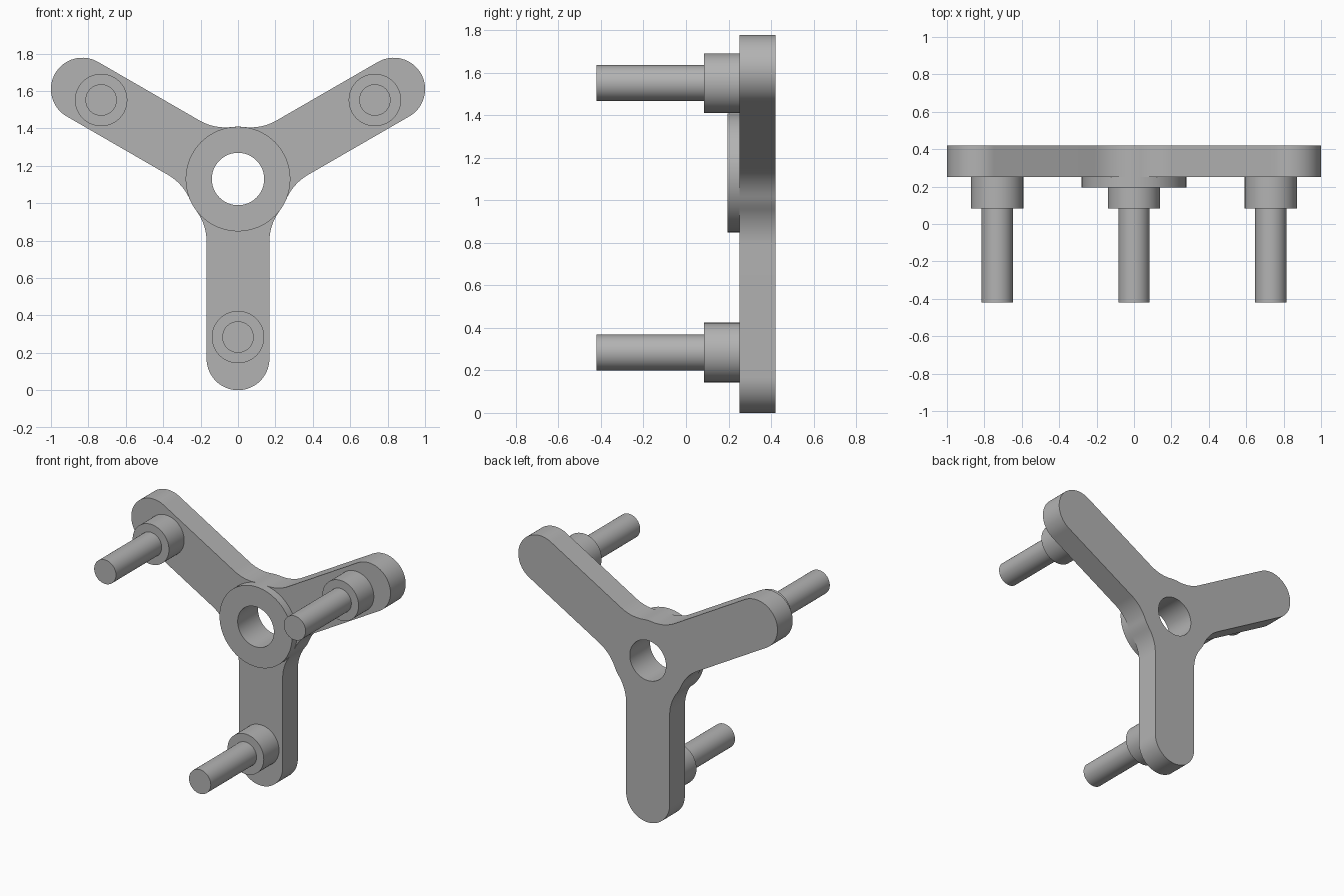
import bpy, bmesh
from math import sin, cos, pi, radians, sqrt, atan2
from mathutils import Vector

cube = bpy.data.objects.get("Cube")
if cube:
    bpy.data.objects.remove(cube, do_unlink=True)

HUB_Z = 1.129        # height of the hub axis
HALF = 0.168         # half width of an arm
REACH = 0.961        # hub axis to centre of an arm's round end
PEG_REACH = 0.845    # hub axis to peg axis
HUB_R, HOLE_R = 0.28, 0.14
FILLET = 0.28
ARMS = {"lower": radians(-90), "left": radians(30), "right": radians(150)}

grey = bpy.data.materials.new("plain grey")
grey.use_nodes = True
COLOUR = (0.45, 0.45, 0.45, 1)
grey.diffuse_color = COLOUR
grey.node_tree.nodes["Principled BSDF"].inputs["Base Color"].default_value = COLOUR


def arc(cx, cz, r, a0, a1, n):
    """Points along an arc, both ends included."""
    angles = [a0 + (a1 - a0) * i / n for i in range(n + 1)]
    return [Vector((cx + r * cos(a), cz + r * sin(a))) for a in angles]


def circle(cx, cz, r, n=64):
    return arc(cx, cz, r, 0, 2 * pi, n)[:-1]


def turned(points, angle):
    c, s = cos(angle), sin(angle)
    return [Vector((p.x * c - p.y * s, p.x * s + p.y * c)) for p in points]


def prism(name, loops, y0, y1):
    """Extrude an outline, with optional holes, from y0 to y1."""
    bm = bmesh.new()
    edges = []
    for loop in loops:
        vs = [bm.verts.new((p.x, y0, p.y + HUB_Z)) for p in loop]
        edges += [bm.edges.new((vs[i - 1], vs[i])) for i in range(len(vs))]
    bmesh.ops.triangle_fill(bm, edges=edges, use_beauty=True)
    grown = bmesh.ops.extrude_face_region(bm, geom=bm.faces[:], use_keep_orig=True)
    moved = [g for g in grown["geom"] if isinstance(g, bmesh.types.BMVert)]
    bmesh.ops.translate(bm, verts=moved, vec=(0, y1 - y0, 0))
    bmesh.ops.recalc_face_normals(bm, faces=bm.faces[:])
    mesh = bpy.data.meshes.new(name)
    bm.to_mesh(mesh)
    bm.free()
    mesh.materials.append(grey)
    obj = bpy.data.objects.new(name, mesh)
    bpy.context.collection.objects.link(obj)
    bpy.ops.object.select_all(action="DESELECT")
    obj.select_set(True)
    bpy.context.view_layer.objects.active = obj
    bpy.ops.object.shade_smooth_by_angle(angle=radians(30))
    return obj


# Three-armed plate: round arm ends, fillets running into the round hub
side = HALF + FILLET
along = sqrt((HUB_R + FILLET) ** 2 - side ** 2)
meet = atan2(side, along)
arm = arc(along, -side, FILLET, pi - meet, pi / 2, 12)
arm += arc(REACH, 0, HALF, -pi / 2, pi / 2, 32)
arm += arc(along, side, FILLET, -pi / 2, meet - pi, 12)
arm += arc(0, 0, HUB_R, meet, radians(120) - meet, 4)[1:-1]
outline = [p for a in ARMS.values() for p in turned(arm, a)]
prism("arm_plate", [outline, circle(0, 0, HOLE_R)], 0.252, 0.42)

# Raised ring around the hub hole
prism("hub_ring", [circle(0, 0, HUB_R), circle(0, 0, HOLE_R)], 0.196, 0.252)

# A collar and a pin near the end of each arm
for label, a in ARMS.items():
    x, z = PEG_REACH * cos(a), PEG_REACH * sin(a)
    prism(label + "_collar", [circle(x, z, 0.14)], 0.084, 0.252)
    prism(label + "_pin", [circle(x, z, 0.084)], -0.42, 0.084)
